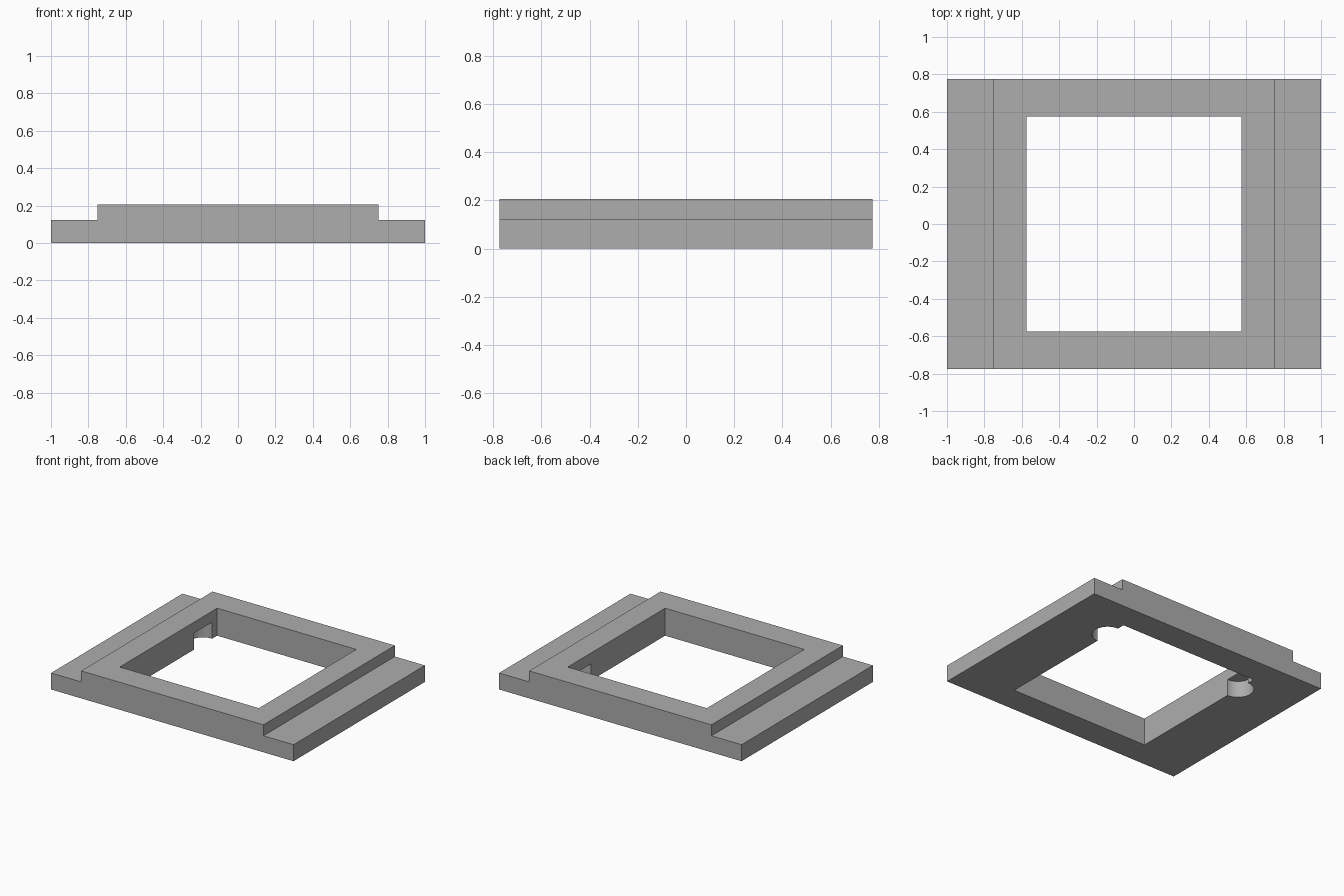
import bpy, bmesh
from mathutils import Matrix

HALF_X, HALF_Y = 1.0, 0.774      # outer half sizes
RAISED_X = 0.752                 # half width of the raised centre
FLANGE_Z, TOP_Z = 0.123, 0.205   # step height and full height
OPENING = 0.574                  # half size of the square window
NOTCH_R, NOTCH_Y = 0.108, 0.408  # round pockets in the side walls

cube = bpy.data.objects.get("Cube")
if cube:
    bpy.data.objects.remove(cube, do_unlink=True)

grey = bpy.data.materials.new("plain grey")
grey.use_nodes = True
colour = (0.42, 0.42, 0.42, 1)
grey.diffuse_color = colour
grey.node_tree.nodes["Principled BSDF"].inputs["Base Color"].default_value = colour


def add_object(name, bm):
    bmesh.ops.recalc_face_normals(bm, faces=bm.faces)
    mesh = bpy.data.meshes.new(name)
    bm.to_mesh(mesh)
    bm.free()
    mesh.materials.append(grey)
    obj = bpy.data.objects.new(name, mesh)
    bpy.context.collection.objects.link(obj)
    return obj


def cut(target, cutter):
    cutter.hide_render = True
    mod = target.modifiers.new(cutter.name, "BOOLEAN")
    mod.operation, mod.solver, mod.object = "DIFFERENCE", "EXACT", cutter
    bpy.context.view_layer.objects.active = target
    bpy.ops.object.modifier_apply(modifier=mod.name)
    bpy.data.objects.remove(cutter, do_unlink=True)


# Stepped slab: half profile mirrored, then extruded front to back
half = [(HALF_X, 0), (HALF_X, FLANGE_Z), (RAISED_X, FLANGE_Z), (RAISED_X, TOP_Z)]
profile = half + [(-x, z) for x, z in reversed(half)]
bm = bmesh.new()
face = bm.faces.new([bm.verts.new((x, -HALF_Y, z)) for x, z in profile])
slab = bmesh.ops.extrude_face_region(bm, geom=[face])
bmesh.ops.translate(bm, vec=(0, 2 * HALF_Y, 0),
                    verts=[v for v in slab["geom"] if isinstance(v, bmesh.types.BMVert)])
frame = add_object("stepped_frame", bm)

# Square window through the middle
bm = bmesh.new()
bmesh.ops.create_cube(bm, size=2, matrix=Matrix.Diagonal((OPENING, OPENING, 1, 1)))
cut(frame, add_object("window_cutter", bm))

# Round pockets, open below, one in each side wall near the back
for side in (-1, 1):
    bm = bmesh.new()
    depth = FLANGE_Z + 0.1
    bmesh.ops.create_cone(bm, cap_ends=True, segments=48, radius1=NOTCH_R,
                          radius2=NOTCH_R, depth=depth,
                          matrix=Matrix.Translation((side * OPENING, NOTCH_Y,
                                                     FLANGE_Z - depth / 2)))
    cut(frame, add_object("pocket_cutter", bm))

# Smooth only the curved pocket walls
bpy.ops.object.select_all(action="DESELECT")
frame.select_set(True)
bpy.context.view_layer.objects.active = frame
bpy.ops.object.shade_smooth_by_angle(angle=0.5)
